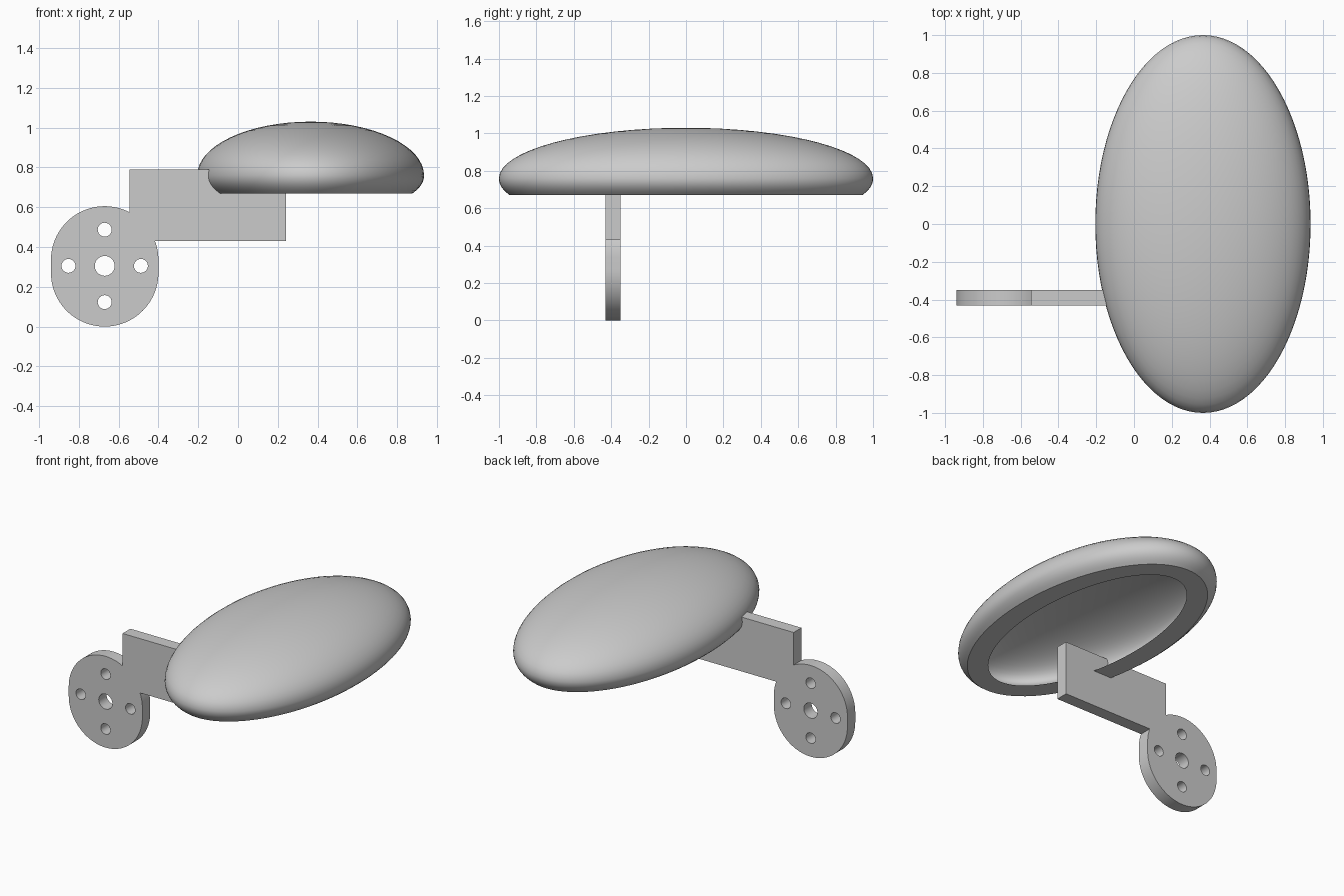
import bpy, bmesh, math

old = bpy.data.objects.get("Cube")
if old:
    bpy.data.objects.remove(old)

grey = bpy.data.materials.new("plain_grey")
grey.use_nodes = True
colour = (0.6, 0.6, 0.6, 1)
grey.diffuse_color = colour
grey.node_tree.nodes["Principled BSDF"].inputs["Base Color"].default_value = colour


def finish(obj):
    obj.data.materials.append(grey)
    bpy.ops.object.select_all(action='DESELECT')
    obj.select_set(True)
    bpy.context.view_layer.objects.active = obj
    bpy.ops.object.shade_smooth_by_angle(angle=math.radians(35))


# Hollow oval cap: elliptical rings run over the outside, round the rim and up the inside
SEGMENTS, STEPS = 96, 16
MID_Z, RIM_Z = 0.76, 0.67


def dome(a, b, height, inset, power):
    """Rings (half width, half length, z) from near the apex down to the rim."""
    rings = []
    for i in range(1, STEPS + 1):
        t = math.pi / 2 * i / STEPS
        rings.append((a * math.sin(t), b * math.sin(t), MID_Z + height * math.cos(t)))
    for i in range(1, 7):
        f = i / 6
        d = inset * f ** power
        rings.append((a - d, b - d, MID_Z + (RIM_Z - MID_Z) * f))
    return rings


outer = dome(0.57, 1.0, 0.27, 0.057, 2.2)
inner = dome(0.49, 0.92, 0.19, 0.11, 2)
bm = bmesh.new()
loops = []
for a, b, z in outer + inner[::-1]:
    loops.append([bm.verts.new((a * math.cos(t), b * math.sin(t), z))
                  for t in (2 * math.pi * k / SEGMENTS for k in range(SEGMENTS))])
for upper, lower in zip(loops, loops[1:]):
    for k in range(SEGMENTS):
        n = (k + 1) % SEGMENTS
        bm.faces.new((upper[k], lower[k], lower[n], upper[n]))
for loop, z in ((loops[0], MID_Z + 0.27), (loops[-1], MID_Z + 0.19)):
    apex = bm.verts.new((0, 0, z))
    for k in range(SEGMENTS):
        bm.faces.new((apex, loop[k], loop[(k + 1) % SEGMENTS]))
bmesh.ops.recalc_face_normals(bm, faces=bm.faces)
mesh = bpy.data.meshes.new("oval_cap")
bm.to_mesh(mesh)
bm.free()
cap = bpy.data.objects.new("oval_cap", mesh)
cap.location.x = 0.365
bpy.context.collection.objects.link(cap)
finish(cap)


# Flat bracket: an arm plate joined to a rounded mounting hub with five holes
def arc(cx, cz, r, start, end, count):
    angles = (start + (end - start) * i / count for i in range(count + 1))
    return [(cx + r * math.cos(t), cz + r * math.sin(t)) for t in angles]


HUB_X, HUB_R, LOW, HIGH = -0.67, 0.27, 0.27, 0.335
LEFT, RIGHT, BOTTOM, TOP = -0.545, 0.24, 0.43, 0.79
outline = arc(HUB_X, HIGH, HUB_R, math.acos((LEFT - HUB_X) / HUB_R), math.pi, 32)
outline += arc(HUB_X, LOW, HUB_R, math.pi, 2 * math.pi, 48)
outline += arc(HUB_X, HIGH, HUB_R, 0, math.asin((BOTTOM - HIGH) / HUB_R), 8)
outline += [(RIGHT, BOTTOM), (RIGHT, TOP), (LEFT, TOP)]

hole_z = 0.305
paths = [outline, arc(HUB_X, hole_z, 0.05, 0, 2 * math.pi, 32)[:-1]]
for k in range(4):
    t = k * math.pi / 2
    paths.append(arc(HUB_X + 0.182 * math.cos(t), hole_z + 0.182 * math.sin(t),
                     0.035, 0, 2 * math.pi, 24)[:-1])

curve = bpy.data.curves.new("bracket_arm", 'CURVE')
curve.dimensions = '2D'
curve.fill_mode = 'BOTH'
curve.extrude = 0.041
for path in paths:
    spline = curve.splines.new('POLY')
    spline.points.add(len(path) - 1)
    for point, (x, z) in zip(spline.points, path):
        point.co = (x, z, 0, 1)
    spline.use_cyclic_u = True
bracket = bpy.data.objects.new("bracket_arm", curve)
bracket.location.y = -0.39
bracket.rotation_euler.x = math.pi / 2
bpy.context.collection.objects.link(bracket)
bpy.ops.object.select_all(action='DESELECT')
bracket.select_set(True)
bpy.context.view_layer.objects.active = bracket
bpy.ops.object.convert(target='MESH')
bracket = bpy.context.view_layer.objects.active

# Weld the plate faces to the side walls
bm = bmesh.new()
bm.from_mesh(bracket.data)
bmesh.ops.remove_doubles(bm, verts=bm.verts, dist=0.0005)
bmesh.ops.recalc_face_normals(bm, faces=bm.faces)
bm.to_mesh(bracket.data)
bm.free()
finish(bracket)
